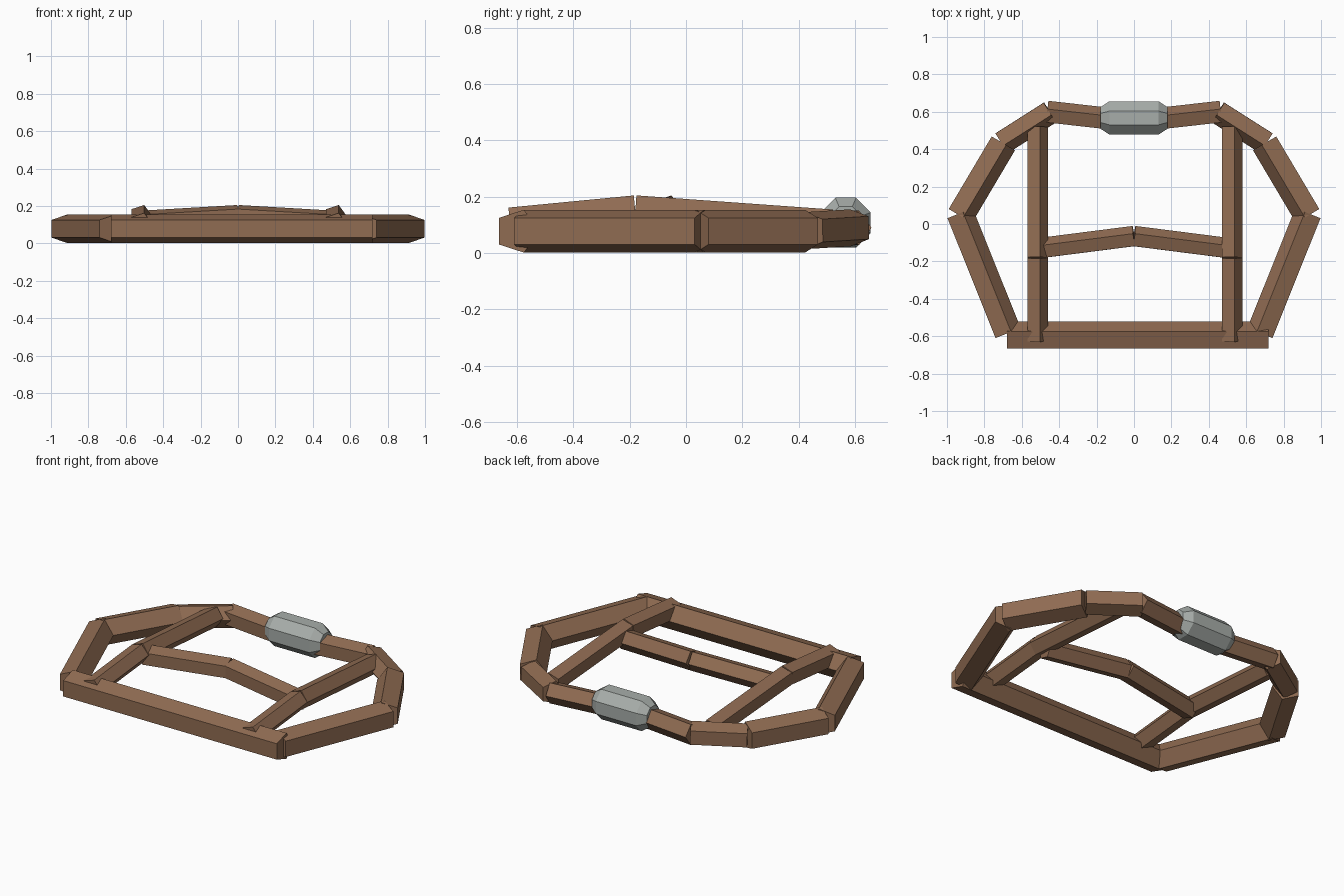
import bpy
import bmesh
from mathutils import Vector, Matrix

if "Cube" in bpy.data.objects:
    bpy.data.objects.remove(bpy.data.objects["Cube"])


def make_material(name, rgb):
    mat = bpy.data.materials.new(name)
    mat.use_nodes = True
    mat.diffuse_color = (*rgb, 1)
    mat.node_tree.nodes["Principled BSDF"].inputs["Base Color"].default_value = (*rgb, 1)
    return mat


wood = make_material("brown wood", (0.28, 0.15, 0.085))
metal = make_material("grey metal", (0.39, 0.42, 0.40))


def add_object(name, bm, mat):
    bmesh.ops.recalc_face_normals(bm, faces=bm.faces)
    mesh = bpy.data.meshes.new(name)
    bm.to_mesh(mesh)
    bm.free()
    mesh.materials.append(mat)
    obj = bpy.data.objects.new(name, mesh)
    bpy.context.collection.objects.link(obj)
    return obj


def beam(name, start, end, radius, ridge):
    """Five-sided beam from start to end, with one edge turned towards ridge."""
    start, end = Vector(start), Vector(end)
    axis = (end - start).normalized()
    up = Vector(ridge)
    up = (up - axis * up.dot(axis)).normalized()
    rot = Matrix((up.cross(axis), up, axis)).transposed().to_4x4()
    bm = bmesh.new()
    bmesh.ops.create_cone(bm, cap_ends=True, segments=5, radius1=radius, radius2=radius,
                          depth=(end - start).length,
                          matrix=Matrix.Translation((start + end) / 2) @ rot)
    return add_object(name, bm, wood)


# Outer frame
THICK, MID, THIN = 0.08, 0.069, 0.064
beam("front_bar", (-0.68, -0.6, 0.078), (0.72, -0.6, 0.078), THICK, (0, 1, 0))
for side, s in (("right", -1), ("left", 1)):
    inward = (-s, 0, 0)
    beam(side + "_front_side", (s * 0.68, -0.586, 0.078), (s * 0.937, 0.055, 0.078), THICK, inward)
    beam(side + "_rear_side", (s * 0.935, 0.047, 0.078), (s * 0.705, 0.435, 0.078), THICK, inward)
    beam(side + "_corner", (s * 0.71, 0.438, 0.08), (s * 0.452, 0.602, 0.09), MID, (-s, -1, 0))
    beam(side + "_rear_bar", (s * 0.465, 0.595, 0.09), (s * 0.12, 0.556, 0.09), THIN, (0, 1, 0))

# Raised inner rails, each bent where the crossbar meets it
RAIL = 0.06
for side, x in (("right", -0.52), ("left", 0.52)):
    bend = (x, -0.18, 0.148)
    beam(side + "_rail_front", (x, -0.625, 0.105), bend, RAIL, (1, 0, 0))
    beam(side + "_rail_rear", bend, (x, 0.518, 0.098), RAIL, (1, 0, 0))

# Arched crossbar in two halves
for side, s in (("right", -1), ("left", 1)):
    beam(side + "_crossbar", (0, -0.07, 0.148), (s * 0.51, -0.135, 0.118), RAIL, (0, 1, 0))

# Eight-sided metal sleeve with tapered ends
bm = bmesh.new()
rings = []
for x, r in ((-0.18, 0.062), (-0.132, 0.096), (0.132, 0.096), (0.18, 0.062)):
    ring = bmesh.ops.create_circle(
        bm, segments=8, radius=r,
        matrix=Matrix.Translation((x, 0.567, 0.108)) @ Matrix.Rotation(1.5708, 4, 'Y')
        @ Matrix.Rotation(0.3927, 4, 'Z'))["verts"]
    rings.append(ring)
for a, b in zip(rings, rings[1:]):
    for i in range(8):
        j = (i + 1) % 8
        bm.faces.new((a[i], a[j], b[j], b[i]))
bm.faces.new(rings[0])
bm.faces.new(rings[-1])
add_object("metal_sleeve", bm, metal)
